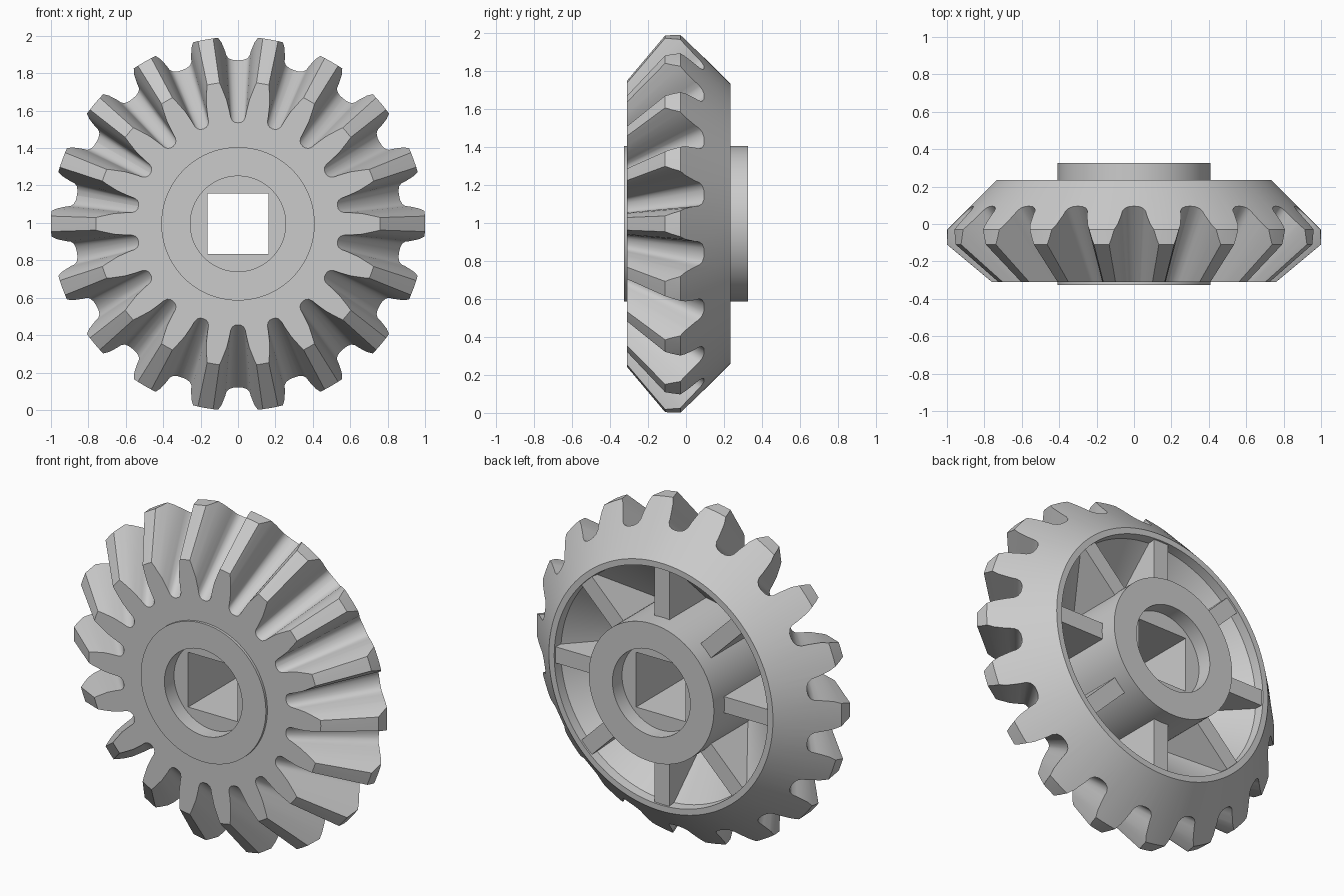
import bpy, bmesh
from math import cos, sin, radians, tau

if "Cube" in bpy.data.objects:
    bpy.data.objects.remove(bpy.data.objects["Cube"])

CZ = 0.995       # height of the gear axis (axis runs along y)
APEX = -0.965    # y of the common apex of the tooth cones
TEETH = 18


def polar(r, y, a, side=0.0):
    """Point at radius r and angle a round the axis, shifted sideways."""
    return (r * cos(a) - side * sin(a), y, CZ + r * sin(a) + side * cos(a))


def make_object(name, bm):
    bmesh.ops.recalc_face_normals(bm, faces=bm.faces)
    me = bpy.data.meshes.new(name)
    bm.to_mesh(me)
    bm.free()
    ob = bpy.data.objects.new(name, me)
    bpy.context.collection.objects.link(ob)
    return ob


def loft(bm, a, b):
    """Closed prism between two matching point loops."""
    va, vb = [bm.verts.new(p) for p in a], [bm.verts.new(p) for p in b]
    n = len(va)
    for i in range(n):
        j = (i + 1) % n
        bm.faces.new((va[i], va[j], vb[j], vb[i]))
    bm.faces.new(va[::-1])
    bm.faces.new(vb)


def lathe(bm, profile, n):
    """Spin an open (r, y) profile into a solid with flat end caps."""
    rings = [[bm.verts.new(polar(r, y, tau * k / n)) for k in range(n)] for r, y in profile]
    for p, q in zip(rings, rings[1:]):
        for k in range(n):
            m = (k + 1) % n
            bm.faces.new((p[k], p[m], q[m], q[k]))
    bm.faces.new(rings[0])
    bm.faces.new(rings[-1])


def cut(target, cutter):
    mod = target.modifiers.new("cut", "BOOLEAN")
    mod.operation, mod.solver, mod.object = "DIFFERENCE", "EXACT", cutter
    bpy.context.view_layer.objects.active = target
    bpy.ops.object.modifier_apply(modifier=mod.name)
    bpy.data.objects.remove(cutter)


# gear blank: front recess, front hub, tooth cone, back cone, dished back, back hub
bm = bmesh.new()
lathe(bm, [(0.255, -0.235), (0.255, -0.325), (0.41, -0.325), (0.41, -0.31), (0.76, -0.31),
           (1.0, -0.11), (1.0, -0.03), (0.735, 0.235), (0.70, 0.235), (0.695, 0.18),
           (0.41, -0.12), (0.41, 0.325), (0.255, 0.325), (0.255, 0.235)], 144)
gear = make_object("gear_body", bm)

# tooth gaps: half section (half width, radius) in the front plane, scaled from the apex
half = [(0.016, 0.542), (0.030, 0.551), (0.039, 0.568), (0.044, 0.595), (0.050, 0.62),
        (0.060, 0.66), (0.076, 0.70), (0.088, 0.73), (0.102, 0.76), (0.130, 0.81)]
section = [(-w, r) for w, r in reversed(half)] + [(0, 0.54)] + half
bm = bmesh.new()
for k in range(TEETH):
    a = tau * (k + 0.5) / TEETH
    ends = []
    for y in (-0.4, 0.3):
        s = (y - APEX) / 0.655
        ends.append([polar(r * s, y, a, w * s) for w, r in section])
    loft(bm, *ends)
cut(gear, make_object("tooth_gap_cutter", bm))

# square shaft hole
h = 0.1625
square = [(-h, -h), (h, -h), (h, h), (-h, h)]
bm = bmesh.new()
loft(bm, [(x, -0.5, CZ + z) for x, z in square], [(x, 0.5, CZ + z) for x, z in square])
cut(gear, make_object("shaft_hole_cutter", bm))

# eight ribs in the dished back
rib = [(0.395, 0.225), (0.712, 0.225), (0.712, 0.16), (0.395, -0.16)]
bm = bmesh.new()
for k in range(8):
    a = radians(45 * k)
    loft(bm, [polar(r, y, a, -0.048) for r, y in rib], [polar(r, y, a, 0.048) for r, y in rib])
make_object("back_ribs", bm)

# smooth shading with sharp edges on the gear
bpy.ops.object.select_all(action="DESELECT")
gear.select_set(True)
bpy.context.view_layer.objects.active = gear
bpy.ops.object.shade_smooth_by_angle(angle=radians(30))
